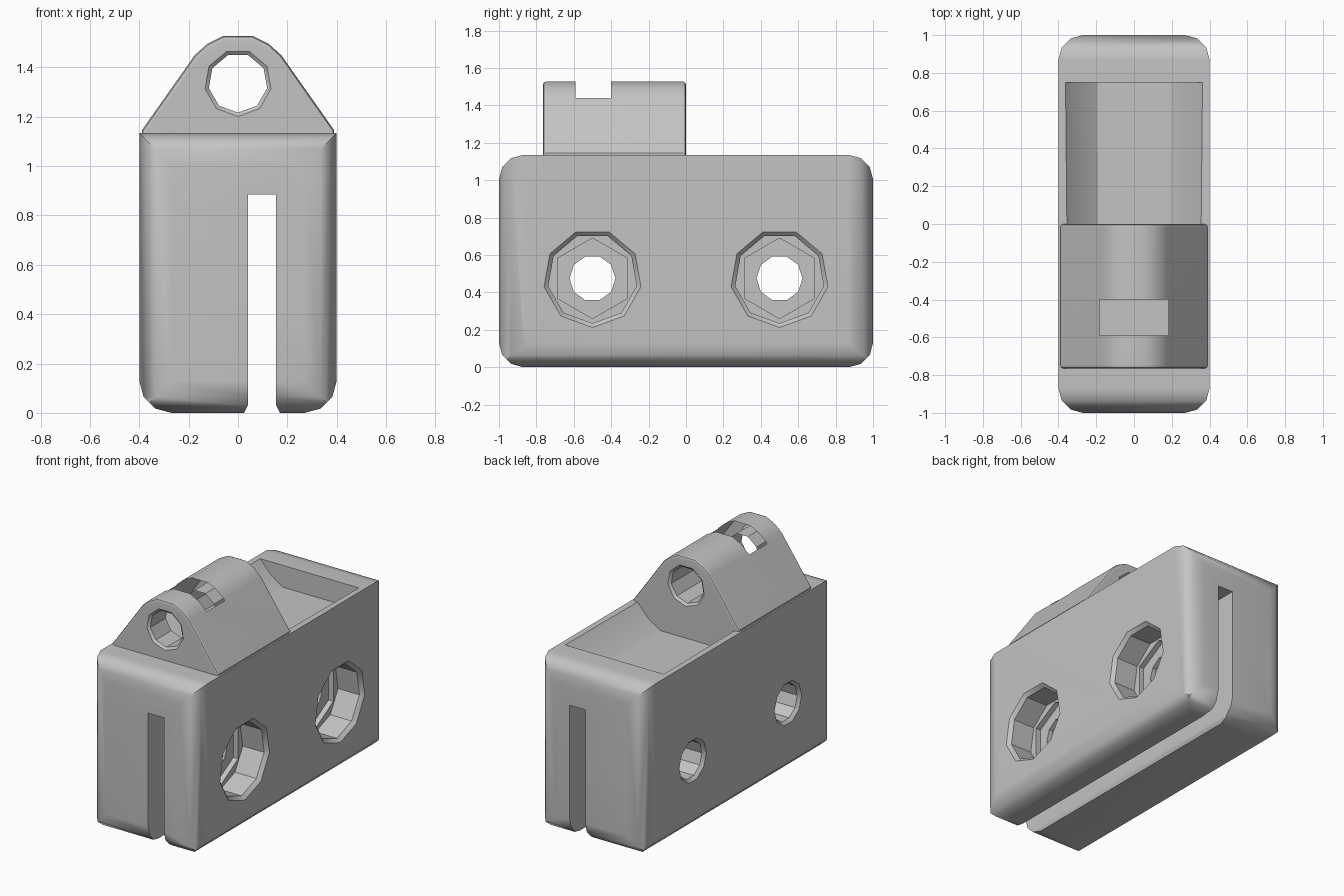
import bpy, bmesh, math

cube = bpy.data.objects.get("Cube")
if cube:
    bpy.data.objects.remove(cube, do_unlink=True)

grey = bpy.data.materials.new("plain grey")
grey.use_nodes = True
grey.diffuse_color = (0.55, 0.55, 0.55, 1)
grey.node_tree.nodes["Principled BSDF"].inputs["Base Color"].default_value = (0.55, 0.55, 0.55, 1)


def prism(name, pts, axis, lo, hi, end_pts=None):
    """Loft a closed profile along an axis; the profile uses the other two axes in order."""
    bm = bmesh.new()

    def place(p, h):
        c = list(p)
        c.insert("xyz".index(axis), h)
        return bm.verts.new(c)

    a = [place(p, lo) for p in pts]
    b = [place(p, hi) for p in (end_pts or pts)]
    bm.faces.new(a)
    bm.faces.new(b)
    for i in range(len(a)):
        j = (i + 1) % len(a)
        bm.faces.new((a[i], a[j], b[j], b[i]))
    bmesh.ops.recalc_face_normals(bm, faces=bm.faces)
    mesh = bpy.data.meshes.new(name)
    bm.to_mesh(mesh)
    bm.free()
    mesh.materials.append(grey)
    obj = bpy.data.objects.new(name, mesh)
    bpy.context.collection.objects.link(obj)
    return obj


def rounded(u0, u1, v0, v1, r, square_top=False, steps=3):
    """Rectangle with rounded corners."""
    pts = []
    corners = [(u1 - r, v1 - r), (u0 + r, v1 - r), (u0 + r, v0 + r), (u1 - r, v0 + r)]
    for k, (u, v) in enumerate(corners):
        if square_top and k < 2:
            pts.append((u1 if k == 0 else u0, v1))
            continue
        for s in range(steps + 1):
            t = math.pi / 2 * (k + s / steps)
            pts.append((u + r * math.cos(t), v + r * math.sin(t)))
    return pts


def ngon(u, v, r, n, start=0):
    return [(u + r * math.cos(math.radians(start) + math.tau * i / n),
             v + r * math.sin(math.radians(start) + math.tau * i / n)) for i in range(n)]


def apply_modifier(obj, mod):
    bpy.context.view_layer.objects.active = obj
    bpy.ops.object.modifier_apply(modifier=mod.name)


def combine(obj, tool, operation="DIFFERENCE"):
    mod = obj.modifiers.new("cut", "BOOLEAN")
    mod.operation = operation
    mod.solver = "EXACT"
    mod.object = tool
    apply_modifier(obj, mod)
    bpy.data.objects.remove(tool, do_unlink=True)


def finish(obj):
    bpy.ops.object.select_all(action="DESELECT")
    obj.select_set(True)
    bpy.context.view_layer.objects.active = obj
    bpy.ops.object.shade_smooth_by_angle(angle=math.radians(32))
    mod = obj.modifiers.new("even shading", "WEIGHTED_NORMAL")
    mod.keep_sharp = True


# Block: rounded in plan, from the side, and along its lower long edges
TOP = 1.135
body = prism("clamp_body", rounded(-0.4, 0.4, -1, 1, 0.13), "z", 0, TOP)
combine(body, prism("side_shape", rounded(-1, 1, 0, TOP, 0.13), "x", -0.5, 0.5), "INTERSECT")
combine(body, prism("front_shape", rounded(-0.4, 0.4, 0, TOP, 0.13, True), "y", -1.1, 1.1), "INTERSECT")

# Lengthwise slot with eased lower edges
slot = [(0.02, -0.01), (0.175, -0.01), (0.155, 0.03), (0.155, 0.885), (0.04, 0.885), (0.04, 0.03)]
combine(body, prism("slot", slot, "y", -1.2, 1.2))

# Shallow trough behind the lug
trough = [(-0.36, 1.14), (-0.28, 1.05), (-0.19, 0.99), (0.19, 0.99), (0.28, 1.05), (0.36, 1.14)]
trough_top = [(x * 1.02, z) for x, z in trough]
combine(body, prism("trough", trough, "y", -0.004, 0.75, trough_top))

# Bolt holes: narrow bore, hexagonal seat, wide recess and eased rim
for y in (-0.5, 0.5):
    z = 0.475
    combine(body, prism("bore", ngon(y, z, 0.123, 10), "x", -0.6, 0.6))
    combine(body, prism("bore_rim", ngon(y, z, 0.145, 10), "x", -0.402, -0.38, ngon(y, z, 0.122, 10)))
    combine(body, prism("nut_seat", ngon(y, z, 0.215, 6, 90), "x", 0.185, 0.6))
    combine(body, prism("recess", ngon(y, z, 0.24, 9, -90), "x", 0.22, 0.6))
    combine(body, prism("recess_rim", ngon(y, z, 0.238, 9, -90), "x", 0.375, 0.402,
                        ngon(y, z, 0.265, 9, -90)))
finish(body)

# Lug: tapered sides up to a rounded crown
half = [(0.39, 0.97), (0.39, 1.145), (0.175, 1.45), (0.125, 1.495), (0.06, 1.528)]
lug = prism("pivot_lug", half + [(-x, z) for x, z in reversed(half)], "y", -0.765, 0)
bevel = lug.modifiers.new("soft ends", "BEVEL")
bevel.width = 0.018
bevel.segments = 2
bevel.limit_method = "ANGLE"
bevel.angle_limit = math.radians(80)
apply_modifier(lug, bevel)

# Pivot hole with eased rims
PIVOT = 1.337
hole = lambda r: ngon(0, PIVOT, r, 9, -90)
combine(lug, prism("pivot_hole", hole(0.12), "y", -1, 1))
for end, inner in ((-0.767, -0.75), (0.002, -0.015)):
    combine(lug, prism("pivot_rim", hole(0.138), "y", end, inner, hole(0.119)))

# Nut slot: hexagonal bottom, open at the top
nut = [(-0.182, 1.7), (-0.182, 1.23), (0, 1.137), (0.182, 1.23), (0.182, 1.7)]
combine(lug, prism("nut_slot", nut, "y", -0.59, -0.4))
finish(lug)
